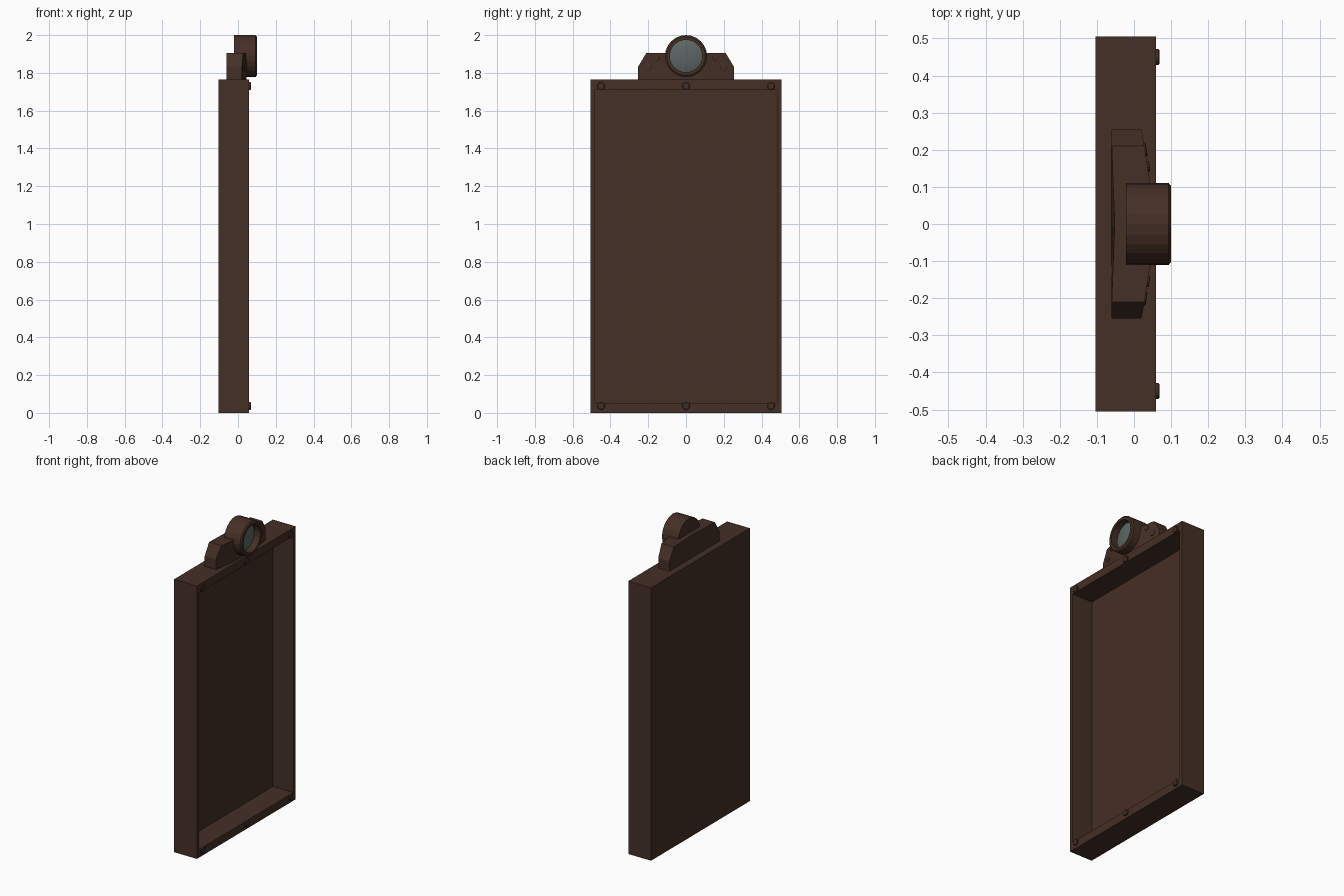
import bpy, bmesh, math
from mathutils import Matrix, Vector

cube = bpy.data.objects.get("Cube")
if cube:
    bpy.data.objects.remove(cube, do_unlink=True)


def material(name, rgb):
    m = bpy.data.materials.new(name)
    m.use_nodes = True
    m.diffuse_color = (*rgb, 1)
    m.node_tree.nodes["Principled BSDF"].inputs["Base Color"].default_value = (*rgb, 1)
    return m


BROWN = material("dark brown", (0.06, 0.029, 0.019))
GLASS = material("grey glass", (0.11, 0.135, 0.13))


def finish(name, bm, mat):
    bmesh.ops.recalc_face_normals(bm, faces=bm.faces)
    me = bpy.data.meshes.new(name)
    bm.to_mesh(me)
    bm.free()
    me.materials.append(mat)
    ob = bpy.data.objects.new(name, me)
    bpy.context.collection.objects.link(ob)
    return ob


def lathe(name, profile, mat, centre, turn=0, steps=24):
    """Spin (x, radius) points about the x axis."""
    bm = bmesh.new()
    vs = [bm.verts.new((x, 0, r)) for x, r in profile]
    edges = [bm.edges.new(pair) for pair in zip(vs, vs[1:])]
    bmesh.ops.spin(bm, geom=vs + edges, cent=(0, 0, 0), axis=(1, 0, 0),
                   angle=math.tau, steps=steps, use_duplicate=False)
    bmesh.ops.remove_doubles(bm, verts=bm.verts, dist=0.0005)
    bm.transform(Matrix.Translation(centre) @ Matrix.Rotation(turn, 4, 'Z'))
    return finish(name, bm, mat)


# Open tray: box with a deep recess in its +x side
bm = bmesh.new()
bmesh.ops.create_cube(bm, size=1)
bmesh.ops.scale(bm, vec=(0.163, 1.01, 1.765), verts=bm.verts)
bmesh.ops.translate(bm, vec=(-0.022, 0, 0.8825), verts=bm.verts)
bm.normal_update()
opening = max(bm.faces, key=lambda f: f.normal.x)
bmesh.ops.inset_individual(bm, faces=[opening], thickness=0.032)
for v in opening.verts:
    v.co.z += 0.03 if v.co.z < 1 else -0.03
floor = bmesh.ops.extrude_discrete_faces(bm, faces=[opening])["faces"][0]
bmesh.ops.translate(bm, vec=(-0.146, 0, 0), verts=floor.verts)
finish("tray", bm, BROWN)

# Rivets on the tray rim
RIVET = [(-0.005, 0), (-0.005, 0.021), (0.007, 0.021), (0.01, 0.017), (0.01, 0)]
for z in (0.037, 1.73):
    for y in (-0.45, 0, 0.45):
        lathe("rim_rivet", RIVET, BROWN, Vector((0.059, y, z)), steps=12)

# Bracket: sections along y, with sloping shoulders and a bowed front
bm = bmesh.new()
rows = []
for y, top, front, back in ((-0.255, 1.83, 0.02, -0.06), (-0.21, 1.905, 0.028, -0.06),
                            (-0.1, 1.905, 0.045, -0.056), (0, 1.905, 0.045, -0.052),
                            (0.1, 1.905, 0.045, -0.056), (0.21, 1.905, 0.028, -0.06),
                            (0.255, 1.83, 0.02, -0.06)):
    rows.append([bm.verts.new(p) for p in ((-0.06, y, 1.765), (front, y, 1.765),
                                           (front, y, top), (back, y, top))])
for a, b in zip(rows, rows[1:]):
    for i in range(4):
        j = (i + 1) % 4
        bm.faces.new((a[i], a[j], b[j], b[i]))
bm.faces.new(rows[0])
bm.faces.new(rows[-1])
finish("bracket", bm, BROWN)

# Bracket rivets, following the slope of the front
for side in (-1, 1):
    for x, y, z, size in ((0.028, 0.2, 1.83, 0.9), (0.036, 0.155, 1.88, 0.7)):
        lathe("bracket_rivet", [(px * 0.6, r * size) for px, r in RIVET], BROWN,
              Vector((x, side * y, z)), side * 0.15, 12)

# Lens housing and its recessed glass
hub = Vector((0, 0, 1.889))
lathe("lens_housing", [(-0.022, 0), (-0.022, 0.111), (0.093, 0.111), (0.1, 0.102),
                       (0.1, 0.086), (0.055, 0.086), (0.055, 0)], BROWN, hub)
lens = lathe("lens", [(0.056, 0.086), (0.062, 0.07), (0.067, 0.04), (0.069, 0)], GLASS, hub)
for p in lens.data.polygons:
    p.use_smooth = True
